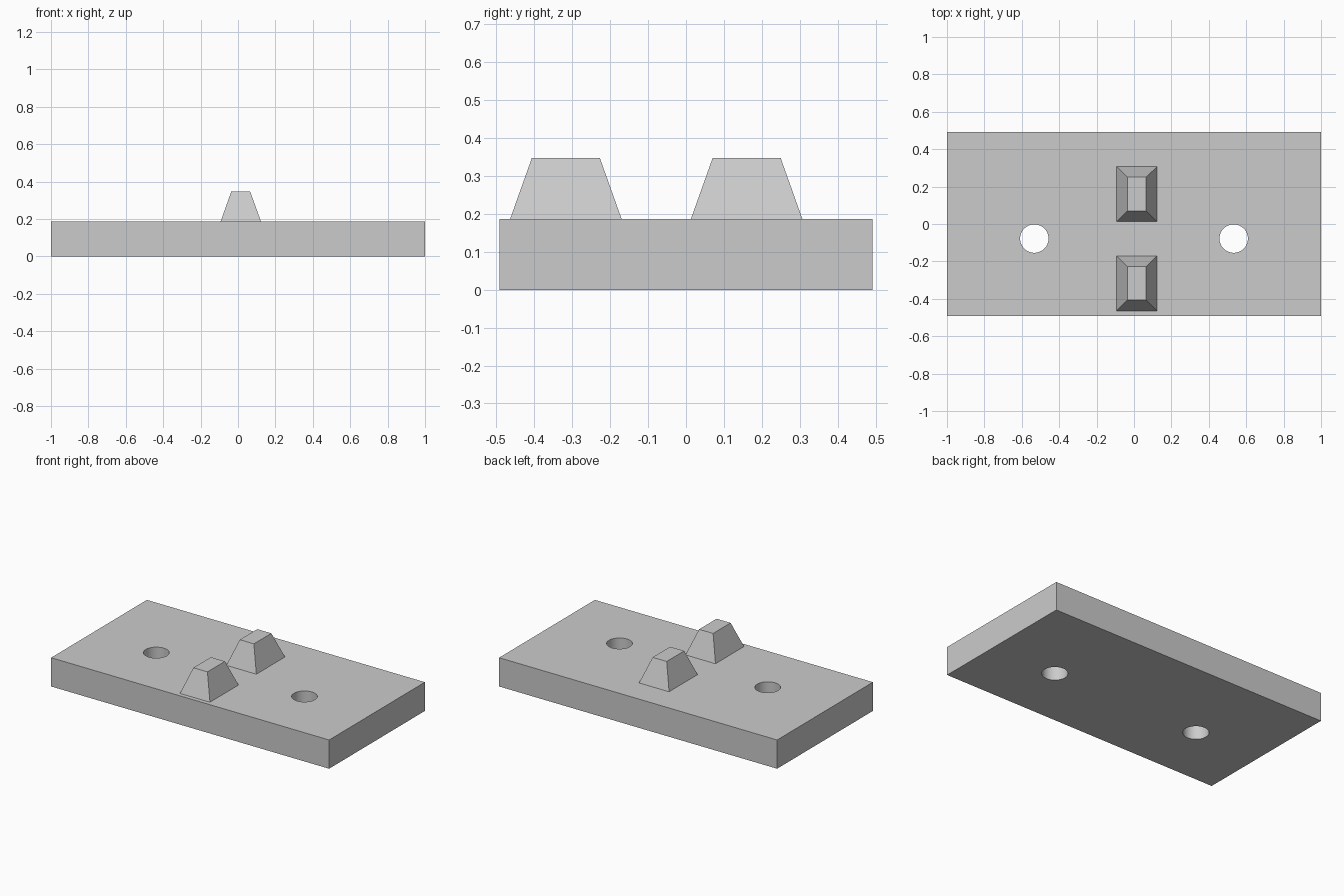
import bpy
import bmesh
from mathutils import Matrix

default_cube = bpy.data.objects.get("Cube")
if default_cube:
    bpy.data.objects.remove(default_cube, do_unlink=True)

GREY = (0.6, 0.6, 0.6, 1.0)
grey = bpy.data.materials.new("light_grey")
grey.use_nodes = True
grey.diffuse_color = GREY
grey.node_tree.nodes["Principled BSDF"].inputs["Base Color"].default_value = GREY

PLATE_TOP = 0.187
PEG_TOP = 0.347


def add_object(name, bm):
    bmesh.ops.recalc_face_normals(bm, faces=bm.faces)
    mesh = bpy.data.meshes.new(name)
    bm.to_mesh(mesh)
    bm.free()
    mesh.materials.append(grey)
    obj = bpy.data.objects.new(name, mesh)
    bpy.context.collection.objects.link(obj)
    return obj


def select_only(obj):
    bpy.ops.object.select_all(action='DESELECT')
    obj.select_set(True)
    bpy.context.view_layer.objects.active = obj


def frustum(name, base, top, z0, z1):
    """Tapered block; base and top are (x min, x max, y min, y max)."""
    bm = bmesh.new()
    bmesh.ops.create_cube(bm, size=2)
    for v in bm.verts:
        upper = v.co.z > 0
        x0, x1, y0, y1 = top if upper else base
        v.co = (x1 if v.co.x > 0 else x0, y1 if v.co.y > 0 else y0, z1 if upper else z0)
    return add_object(name, bm)


# Base plate
outline = (-1, 1, -0.492, 0.492)
plate = frustum("base_plate", outline, outline, 0, PLATE_TOP)

# Two round through holes
for side, label in ((1, "left"), (-1, "right")):
    bm = bmesh.new()
    bmesh.ops.create_cone(bm, cap_ends=True, segments=64, radius1=0.076, radius2=0.076,
                          depth=1, matrix=Matrix.Translation((side * 0.533, -0.078, 0)))
    cutter = add_object(label + "_hole_cutter", bm)
    cutter.hide_render = True
    cut = plate.modifiers.new(label + "_hole", 'BOOLEAN')
    cut.operation = 'DIFFERENCE'
    cut.solver = 'EXACT'
    cut.object = cutter
    select_only(plate)
    bpy.ops.object.modifier_apply(modifier=cut.name)
    bpy.data.objects.remove(cutter, do_unlink=True)

select_only(plate)
bpy.ops.object.shade_smooth_by_angle()

# Two tapered pegs, one behind the other
for name, y in (("front_peg", -0.317), ("back_peg", 0.16)):
    frustum(name, (-0.093, 0.123, y - 0.147, y + 0.147),
            (-0.036, 0.065, y - 0.09, y + 0.09), PLATE_TOP, PEG_TOP)
